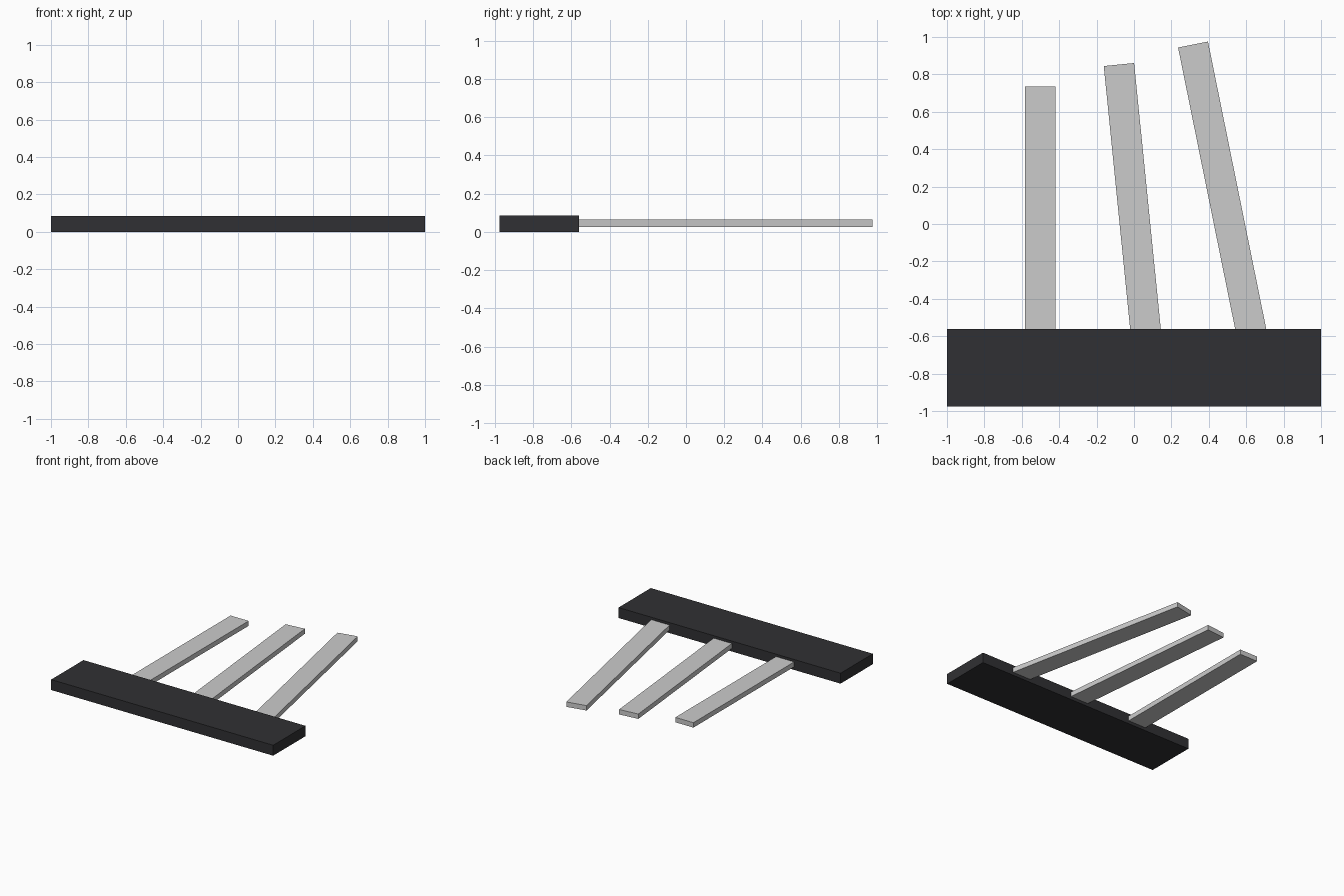
import bpy

if "Cube" in bpy.data.objects:
    bpy.data.objects.remove(bpy.data.objects["Cube"])


def box(name, center, size, angle=0.0):
    bpy.ops.mesh.primitive_cube_add(size=1, location=center)
    obj = bpy.context.object
    obj.name = name
    obj.scale = size
    bpy.ops.object.transform_apply(location=False, rotation=False, scale=True)
    obj.rotation_euler.z = angle
    return obj


# Dark bar across the front
bar = box("base_bar", (0, -0.768, 0.0425), (2, 0.415, 0.085))
dark = bpy.data.materials.new("dark_grey")
dark.diffuse_color = (0.03, 0.03, 0.033, 1)
dark.use_nodes = True
dark.node_tree.nodes["Principled BSDF"].inputs["Base Color"].default_value = dark.diffuse_color
bar.data.materials.append(dark)

# Three fanned prongs, each longer and more tilted, set into the bar
for i in range(3):
    box(f"prong_{i + 1}", (-0.5 + 0.5 * i, 0.05, 0.045),
        (0.163, 1.37 + 0.243 * i, 0.04), 0.1 * i)
